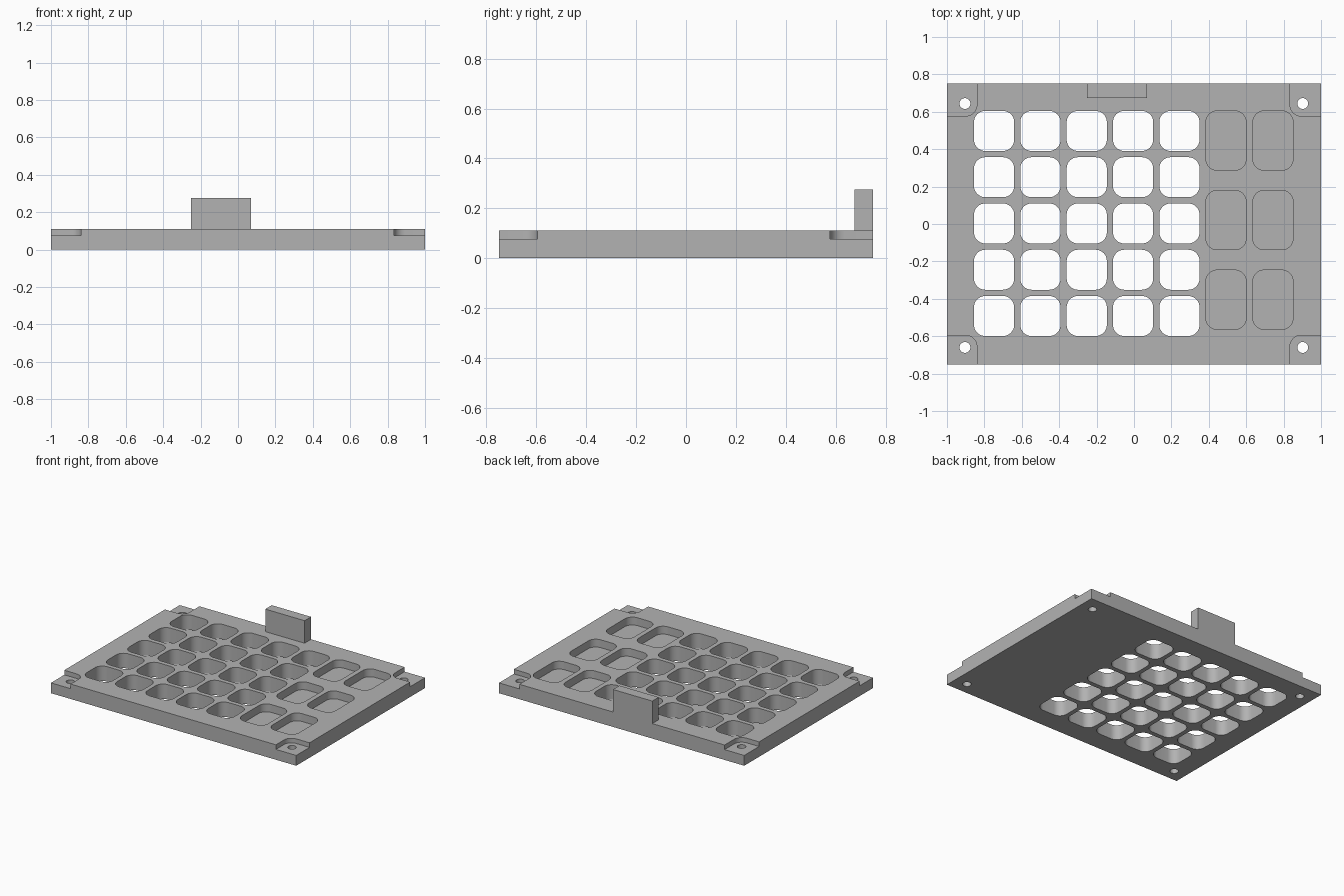
import bpy
import bmesh
from math import cos, sin, pi, radians

cube = bpy.data.objects.get("Cube")
if cube:
    bpy.data.objects.remove(cube, do_unlink=True)

TOP, LEDGE, FLOOR, TAB_TOP = 0.11, 0.076, 0.052, 0.276
HALF_X, HALF_Y = 1.0, 0.75

grey = bpy.data.materials.new("matte grey")
grey.use_nodes = True
grey.diffuse_color = (0.448, 0.448, 0.448, 1)
grey.node_tree.nodes["Principled BSDF"].inputs["Base Color"].default_value = grey.diffuse_color


def rounded(x, y, w, h, r, steps=8):
    """Outline of a rounded rectangle centred on x, y."""
    points = []
    for q, (sx, sy) in enumerate(((1, 1), (-1, 1), (-1, -1), (1, -1))):
        cx, cy = x + sx * (w / 2 - r), y + sy * (h / 2 - r)
        for i in range(steps + 1):
            a = (q + i / steps) * pi / 2
            points.append((cx + r * cos(a), cy + r * sin(a)))
    return points


def circle(x, y, r, steps=32):
    return [(x + r * cos(2 * pi * i / steps), y + r * sin(2 * pi * i / steps))
            for i in range(steps)]


def box(x0, x1, y0, y1):
    return [(x0, y0), (x1, y0), (x1, y1), (x0, y1)]


def prisms(name, outlines, z0, z1):
    """One object made of an upright prism for every outline."""
    bm = bmesh.new()
    for outline in outlines:
        low = [bm.verts.new((x, y, z0)) for x, y in outline]
        high = [bm.verts.new((x, y, z1)) for x, y in outline]
        bm.faces.new(low[::-1])
        bm.faces.new(high)
        for i in range(len(low)):
            j = (i + 1) % len(low)
            bm.faces.new((low[i], low[j], high[j], high[i]))
    mesh = bpy.data.meshes.new(name)
    bm.to_mesh(mesh)
    bm.free()
    mesh.materials.append(grey)
    obj = bpy.data.objects.new(name, mesh)
    bpy.context.collection.objects.link(obj)
    return obj


def activate(obj):
    bpy.ops.object.select_all(action="DESELECT")
    obj.select_set(True)
    bpy.context.view_layer.objects.active = obj


def cut(obj, outlines, z0, z1):
    cutter = prisms("cutter", outlines, z0, z1)
    cutter.hide_render = True
    mod = obj.modifiers.new("cut", "BOOLEAN")
    mod.operation = "DIFFERENCE"
    mod.solver = "EXACT"
    mod.object = cutter
    activate(obj)
    bpy.ops.object.modifier_apply(modifier=mod.name)
    bpy.data.objects.remove(cutter, do_unlink=True)


# Base plate
plate = prisms("key_plate", [box(-HALF_X, HALF_X, -HALF_Y, HALF_Y)], 0, TOP)

# Five by five grid of through openings
cut(plate, [rounded(-0.748 + 0.2477 * i, -0.492 + 0.2474 * j, 0.215, 0.214, 0.06)
            for i in range(5) for j in range(5)], -0.1, 0.3)

# Two columns of tall blind pockets
cut(plate, [rounded(x, y, 0.215, 0.317, 0.06)
            for x in (0.492, 0.743) for y in (0.446, 0.021, -0.405)], FLOOR, 0.3)

# Corner ledges, open to the outside and rounded on the inner corner
ledges = []
for sx, inner_x in ((-1, 0.84), (1, 0.834)):
    for sy, inner_y in ((-1, 0.595), (1, 0.577)):
        outer_x, outer_y = HALF_X + 0.2, HALF_Y + 0.2
        ledges.append(rounded(sx * (inner_x + outer_x) / 2, sy * (inner_y + outer_y) / 2,
                              outer_x - inner_x, outer_y - inner_y, 0.06))
cut(plate, ledges, LEDGE, 0.3)

# Screw holes
cut(plate, [circle(x, y, 0.029) for x in (-0.904, 0.902) for y in (-0.66, 0.644)], -0.1, 0.3)

# Upright tab on the back edge
tab = prisms("back_tab", [box(-0.25, 0.07, 0.675, HALF_Y)], TOP, TAB_TOP)

for part in (plate, tab):
    activate(part)
    bpy.ops.object.shade_smooth_by_angle(angle=radians(30))
